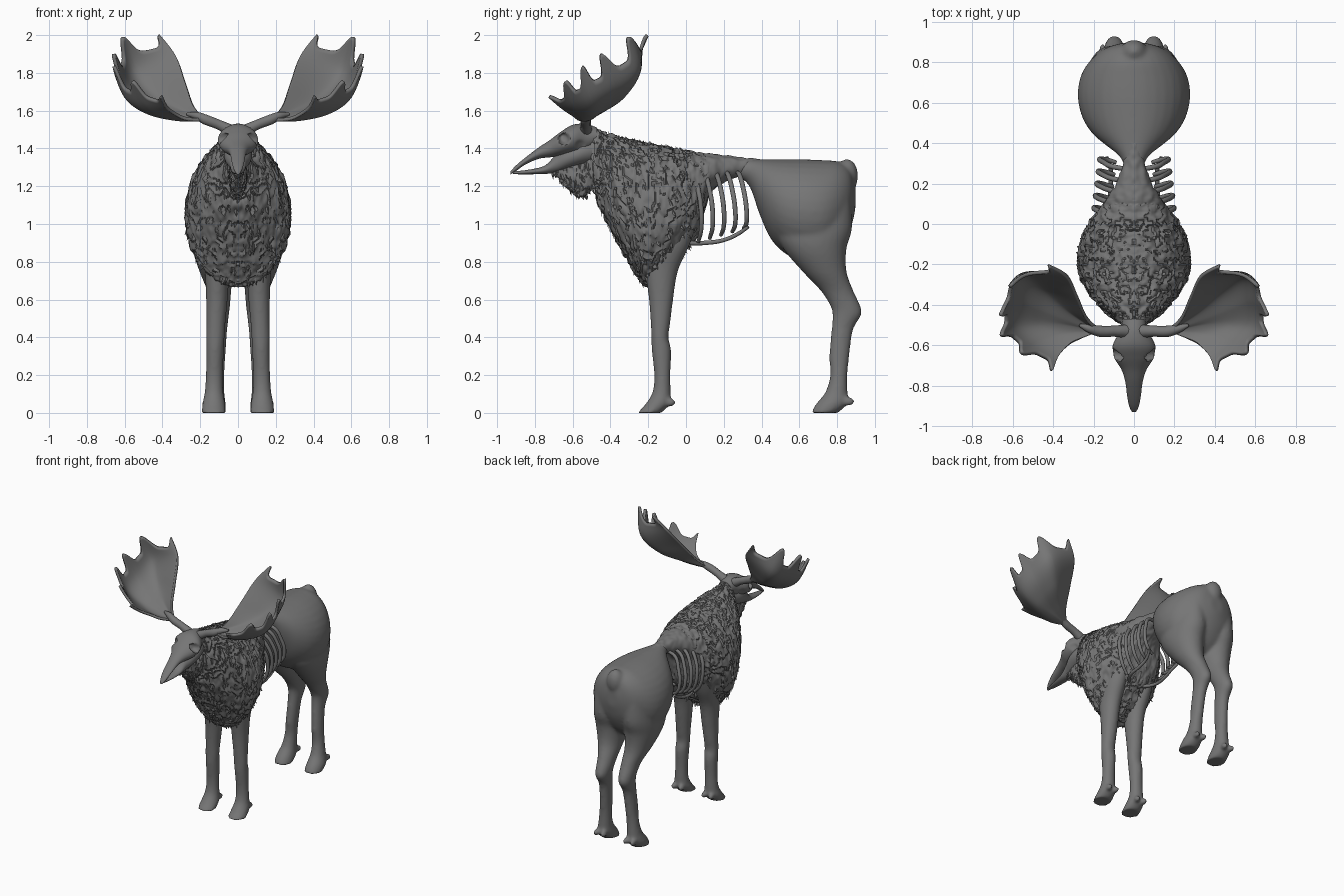
import bpy, bmesh, math, random
from mathutils import Vector, noise

if "Cube" in bpy.data.objects:
    bpy.data.objects.remove(bpy.data.objects["Cube"])

random.seed(4)
grey = bpy.data.materials.new('dark_grey')
grey.diffuse_color = (.18, .18, .18, 1)
grey.use_nodes = True
grey.node_tree.nodes["Principled BSDF"].inputs["Base Color"].default_value = grey.diffuse_color


def spline(rows, f):
    """Catmull-Rom through rows, f in 0..1"""
    n = len(rows) - 1
    i = min(int(f * n), n - 1)
    t = f * n - i
    p0, p1, p2, p3 = (rows[max(0, min(n, k))] for k in (i - 1, i, i + 1, i + 2))
    return [0.5 * (2 * b + (c - a) * t + (2 * a - 5 * b + 4 * c - d) * t * t
                   + (3 * b - a - 3 * c + d) * t ** 3) for a, b, c, d in zip(p0, p1, p2, p3)]


def loft(bm, rows, axis, rings=40, sides=32, flip=1):
    """rows: (position on axis, low, high, half width, x centre)"""
    loops = []
    for i in range(rings + 1):
        t, lo, hi, hw, xc = spline(rows, i / rings)
        loop = []
        for k in range(sides):
            a = 2 * math.pi * k / sides
            x = flip * (xc + hw * math.sin(a))
            m = (lo + hi) / 2 + (hi - lo) / 2 * math.cos(a)
            loop.append(bm.verts.new((x, t, m) if axis == 'y' else (x, m, t)))
        loops.append(loop)
    for a, b in zip(loops, loops[1:]):
        for k in range(sides):
            j = (k + 1) % sides
            bm.faces.new((a[k], a[j], b[j], b[k]))
    bm.faces.new(loops[0])
    bm.faces.new(loops[-1])


def ball(bm, loc, size):
    new = bmesh.ops.create_uvsphere(bm, u_segments=16, v_segments=10, radius=1)['verts']
    for v in new:
        v.co = Vector(loc) + Vector(a * b for a, b in zip(v.co, size))


def finish(bm, name, voxel=0, soften=6, angle=50):
    bmesh.ops.recalc_face_normals(bm, faces=bm.faces[:])
    me = bpy.data.meshes.new(name)
    bm.to_mesh(me)
    bm.free()
    me.materials.append(grey)
    ob = bpy.data.objects.new(name, me)
    bpy.context.collection.objects.link(ob)
    bpy.ops.object.select_all(action='DESELECT')
    ob.select_set(True)
    bpy.context.view_layer.objects.active = ob
    if voxel:
        m = ob.modifiers.new('blend', 'REMESH')
        m.mode, m.voxel_size, m.use_smooth_shade = 'VOXEL', voxel, True
        s = ob.modifiers.new('soften', 'SMOOTH')
        s.iterations, s.factor = soften, 0.5
    else:
        bpy.ops.object.shade_smooth_by_angle(angle=math.radians(angle))
    return ob


def tube(name, pts, radii):
    cu = bpy.data.curves.new(name, 'CURVE')
    cu.dimensions, cu.bevel_depth, cu.bevel_resolution = '3D', 1, 3
    cu.resolution_u, cu.use_fill_caps = 8, True
    cu.materials.append(grey)
    sp = cu.splines.new('BEZIER')
    sp.bezier_points.add(len(pts) - 1)
    for b, p, r in zip(sp.bezier_points, pts, radii):
        b.co, b.radius = p, r
        b.handle_left_type = b.handle_right_type = 'AUTO'
    bpy.context.collection.objects.link(bpy.data.objects.new(name, cu))


def shag(bm, amount, tufts, length, back):
    """overlapping shingles of fur, plus a few hanging tufts"""
    bmesh.ops.recalc_face_normals(bm, faces=bm.faces[:])
    bm.normal_update()
    spots = [(v.co.copy(), v.normal.copy()) for v in bm.verts if v.co.y < back]
    for v in bm.verts:
        p = Vector((abs(v.co.x), v.co.y, v.co.z * .5))
        phase = 1.6 * noise.noise(p * 17) + .6 * noise.noise(p * 45)
        step = (phase - v.co.z * 11 + v.co.y * 4) % 1
        fade = max(0, min(1, (back + .12 - v.co.y) / .15))
        v.co += v.normal * amount * ((step - .55) * fade + .5 * noise.noise(p * 30))
    for co, n in random.sample(spots, min(tufts, len(spots))):
        d = (n * 0.3 + Vector((0, 0.35, -0.9))).normalized()
        s = d.cross(n)
        if s.length < 0.1:
            continue
        s.normalize()
        w, h = length * 0.4, length * random.uniform(0.5, 1.0)
        base = [bm.verts.new(co + q) for q in (s * w - n * 0.01, n * 0.003 - d * w, -s * w - n * 0.01)]
        tip = bm.verts.new(co + d * h)
        for k in range(3):
            bm.faces.new((base[k], base[(k + 1) % 3], tip))
        bm.faces.new(base)


# shaggy forebody and neck
bm = bmesh.new()
loft(bm, [(-.505, 1.26, 1.50, .045, 0), (-.47, 1.12, 1.495, .10, 0), (-.40, .97, 1.475, .178, 0),
          (-.30, .79, 1.45, .248, 0), (-.21, .67, 1.43, .278, 0), (-.10, .74, 1.41, .268, 0),
          (0, .86, 1.39, .223, 0), (.07, .95, 1.378, .178, 0), (.12, 1.14, 1.37, .138, 0),
          (.20, 1.22, 1.363, .09, 0), (.30, 1.25, 1.352, .05, 0), (.42, 1.26, 1.34, .04, 0)],
     'y', 170, 180)
shag(bm, .014, 420, .036, .02)
finish(bm, 'shaggy_forebody')

# hindquarters with hind legs and tail
bm = bmesh.new()
loft(bm, [(.24, 1.26, 1.345, .03, 0), (.33, 1.21, 1.343, .068, 0), (.39, 1.05, 1.342, .14, 0),
          (.45, .92, 1.342, .208, 0), (.53, .84, 1.342, .257, 0), (.63, .80, 1.342, .278, 0),
          (.73, .80, 1.338, .264, 0), (.81, .86, 1.33, .215, 0), (.87, .97, 1.29, .14, 0),
          (.897, 1.08, 1.2, .05, 0)], 'y')
hind = [(1.15, .56, .87, .10, .12), (.98, .48, .88, .125, .12), (.87, .515, .85, .12, .122),
        (.75, .615, .85, .09, .115), (.65, .71, .885, .065, .10), (.57, .762, .922, .055, .097),
        (.52, .775, .93, .05, .098), (.44, .77, .885, .043, .10), (.30, .758, .865, .041, .108),
        (.20, .763, .855, .043, .115), (.11, .738, .856, .05, .122), (.05, .69, .855, .062, .127),
        (0, .66, .805, .064, .127)]
for s in (-1, 1):
    loft(bm, hind, 'z', 50, 28, s)
    for dx in (-.03, .03):
        ball(bm, (s * (.125 + dx), .86, .06), (.02, .034, .024))
ball(bm, (0, .852, 1.255), (.065, .06, .09))
finish(bm, 'hindquarters', .011, 10)

# front legs
fore = [(1.0, -.19, .06, .07, .11), (.88, -.22, .015, .075, .112), (.75, -.215, -.043, .065, .11),
        (.60, -.196, -.068, .057, .112), (.48, -.187, -.083, .051, .117), (.40, -.183, -.093, .049, .12),
        (.33, -.181, -.079, .047, .122), (.20, -.168, -.083, .045, .125), (.11, -.177, -.081, .049, .127),
        (.05, -.212, -.083, .06, .128), (0, -.257, -.13, .064, .128)]
for s, side in ((-1, 'left'), (1, 'right')):
    bm = bmesh.new()
    loft(bm, fore, 'z', 50, 28, s)
    for dx in (-.03, .03):
        ball(bm, (s * (.127 + dx), -.085, .055), (.019, .032, .022))
    finish(bm, 'front_leg_' + side, .01)

# exposed ribs and the arch along their lower ends
for s in (-1, 1):
    for i in range(5):
        y, w = .05 + i * .06, .198 - i * .007
        b = i * .018
        tube('rib', [(s * .03, y - .02, 1.275), (s * .11, y - .005, 1.255), (s * (w - .02), y + .015, 1.18),
                     (s * w, y + .03, 1.08), (s * (w - .025), y + .03, .97 + b / 2),
                     (s * (w - .08), y + .015, .905 + b)],
             [.011, .013, .013, .013, .012, .010])
    tube('rib_arch', [(s * .05, .0, .9), (s * .11, .1, .9), (s * .115, .2, .915),
                      (s * .115, .27, .945), (s * .135, .33, .985)], [.013, .012, .011, .011, .009])

# bare skull with beak, pressed-in eye sockets
bm = bmesh.new()
loft(bm, [(-.47, 1.42, 1.51, .055, 0), (-.53, 1.38, 1.53, .07, 0), (-.60, 1.37, 1.525, .105, 0),
          (-.66, 1.36, 1.49, .098, 0), (-.72, 1.353, 1.445, .062, 0), (-.78, 1.345, 1.405, .043, 0),
          (-.85, 1.315, 1.352, .034, 0), (-.90, 1.28, 1.31, .024, 0), (-.93, 1.262, 1.277, .01, 0)],
     'y', 70, 56)
for v in bm.verts:
    for cy, cz, r, depth in ((-.645, 1.452, .03, .045), (-.56, 1.42, .025, .01)):
        d = math.hypot(v.co.y - cy, v.co.z - cz) / r
        if d < 1:
            v.co.x -= math.copysign(min(abs(v.co.x) * .8, depth * (1 - d ** 4)), v.co.x)
finish(bm, 'skull')

# lower jaw
bm = bmesh.new()
loft(bm, [(-.48, 1.33, 1.45, .055, 0), (-.56, 1.31, 1.43, .075, 0), (-.63, 1.29, 1.405, .068, 0),
          (-.69, 1.272, 1.365, .046, 0), (-.75, 1.265, 1.308, .037, 0), (-.85, 1.263, 1.285, .026, 0),
          (-.915, 1.264, 1.28, .012, 0)], 'y')
finish(bm, 'lower_jaw')

# throat beard
bm = bmesh.new()
loft(bm, [(-.71, 1.265, 1.30, .015, 0), (-.66, 1.22, 1.33, .034, 0), (-.61, 1.17, 1.35, .042, 0),
          (-.56, 1.138, 1.37, .044, 0), (-.525, 1.155, 1.39, .05, 0), (-.47, 1.2, 1.42, .06, 0)],
     'y', 50, 56)
shag(bm, .01, 160, .028, -.48)
finish(bm, 'throat_beard')

# antlers: spokes from the stem out to each tine tip, webbed into a bowl
base = (.17, -.53, 1.552)
spokes = [
    [base, (.235, -.465, 1.625), (.28, -.365, 1.75), (.33, -.26, 1.89), (.42, -.205, 2.0)],
    [base, (.32, -.43, 1.61), (.445, -.32, 1.69), (.545, -.25, 1.82), (.61, -.305, 1.99)],
    [base, (.33, -.475, 1.58), (.475, -.425, 1.625), (.59, -.385, 1.73), (.66, -.45, 1.90)],
    [base, (.33, -.50, 1.563), (.475, -.495, 1.59), (.59, -.505, 1.67), (.655, -.55, 1.835)],
    [base, (.31, -.535, 1.553), (.415, -.555, 1.578), (.50, -.592, 1.64), (.553, -.64, 1.755)],
    [base, (.26, -.565, 1.555), (.32, -.595, 1.577), (.375, -.655, 1.617), (.405, -.725, 1.675)]]
U, V = 100, 26
for s, side in ((-1, 'left'), (1, 'right')):
    bm = bmesh.new()
    grid = []
    for i in range(U + 1):
        u = i / U
        reach = .85 + .15 * abs(math.cos(math.pi * u * 5)) ** 5
        row = []
        for k in range(V + 1):
            f = (.04 + .96 * k / V) * reach
            x, y, z = spline([spline(sp, f) for sp in spokes], u)
            row.append(bm.verts.new((s * x, y, z)))
        grid.append(row)
    for a, b in zip(grid, grid[1:]):
        for k in range(V):
            bm.faces.new((a[k], b[k], b[k + 1], a[k + 1]))
    ob = finish(bm, 'antler_palm_' + side)
    m = ob.modifiers.new('thickness', 'SOLIDIFY')
    m.thickness, m.offset = .018, 0
    tube('antler_stem_' + side, [(s * .03, -.53, 1.49), (s * .10, -.53, 1.525), (s * .17, -.53, 1.552),
                                 (s * .22, -.517, 1.573), (s * .27, -.50, 1.582)],
         [.034, .027, .028, .022, .008])
